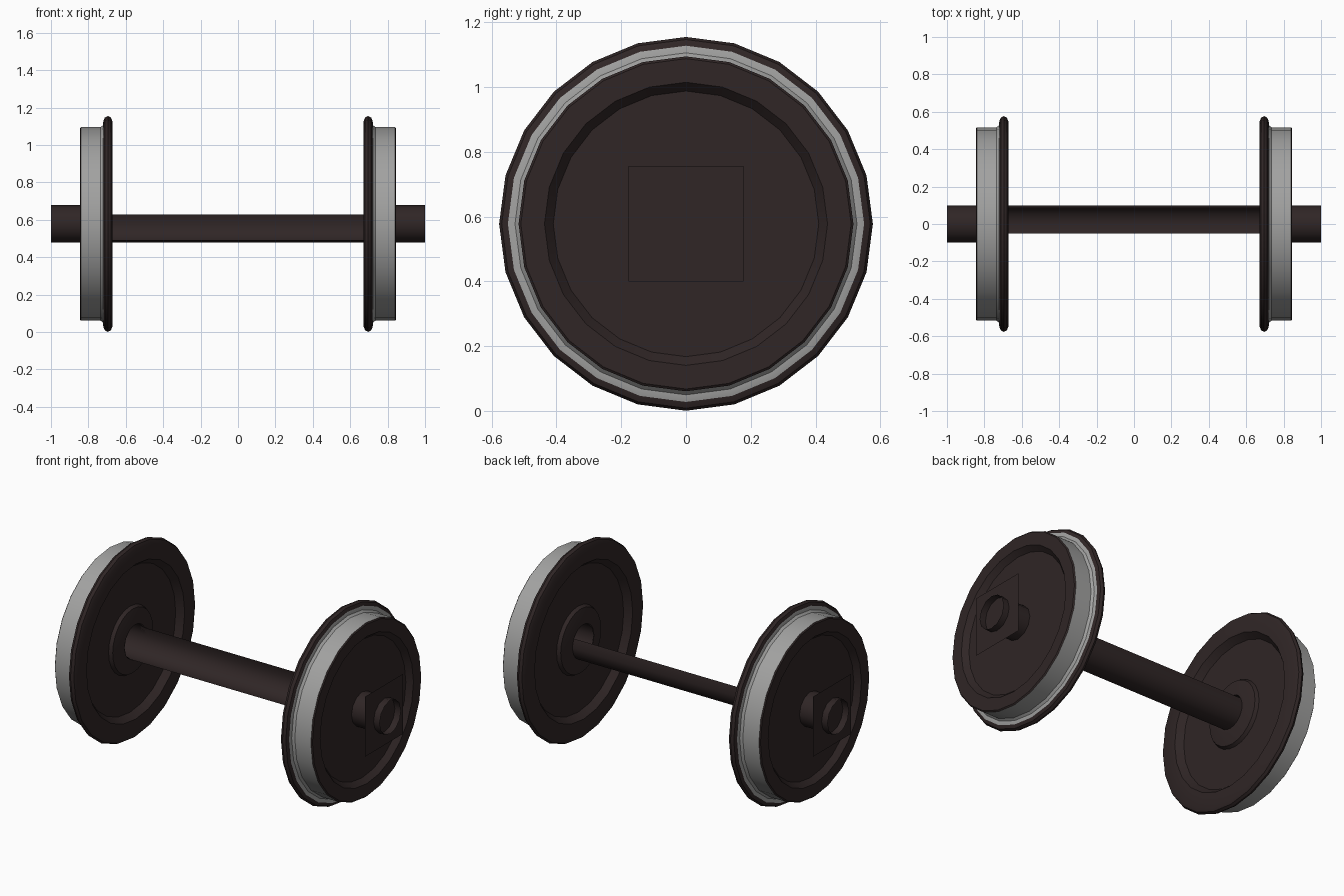
import bpy, bmesh, math

if "Cube" in bpy.data.objects:
    bpy.data.objects.remove(bpy.data.objects["Cube"])

CZ = 0.578  # height of the axle line


def mat(name, col):
    m = bpy.data.materials.new(name)
    m.diffuse_color = (*col, 1)
    m.use_nodes = True
    m.node_tree.nodes["Principled BSDF"].inputs["Base Color"].default_value = m.diffuse_color
    return m


DARK = mat("dark_brown_iron", (0.029, 0.019, 0.019))
GREY = mat("bare_steel", (0.36, 0.36, 0.355))


def lathe(name, profile, sides, start=0.0, sweep=360.0, grey=(), mirror=True):
    """Spin (x, radius) points around the axle line; grey lists steel segments."""
    bm = bmesh.new()
    full = sweep >= 360
    cols = sides if full else sides + 1
    rings = []
    for x, r in profile:
        ring = []
        for i in range(cols):
            a = math.radians(start + sweep * i / sides)
            ring.append(bm.verts.new((x, r * math.cos(a), CZ + r * math.sin(a))))
        rings.append(ring)
    for s in range(len(rings) - 1):
        p, q = rings[s], rings[s + 1]
        for i in range(sides):
            j = (i + 1) % cols
            f = bm.faces.new((p[i], p[j], q[j], q[i]))
            f.material_index = int(s in grey)
            f.smooth = True
    return finish(name, bm, mirror)


def finish(name, bm, mirror):
    me = bpy.data.meshes.new(name)
    bm.to_mesh(me)
    bm.free()
    me.materials.append(DARK)
    me.materials.append(GREY)
    me.set_sharp_from_angle(angle=math.radians(32))
    ob = bpy.data.objects.new(name, me)
    bpy.context.collection.objects.link(ob)
    if mirror:
        ob.modifiers.new("other_side", "MIRROR").use_axis = (True, False, False)
    return ob


# Wheels: inner hub, web, rounded flange, steel tread, rim and outer web
wheel = [(0.675, 0.10), (0.675, 0.12), (0.69, 0.19), (0.71, 0.20), (0.71, 0.43),
         (0.672, 0.46), (0.672, 0.55), (0.68, 0.569), (0.696, 0.577),
         (0.712, 0.569), (0.72, 0.55), (0.722, 0.528), (0.735, 0.517),
         (0.84, 0.517), (0.846, 0.51), (0.846, 0.437), (0.815, 0.41), (0.815, 0.09)]
lathe("wheels", wheel, 24, grey=(10, 11, 12))

# Open journal stubs at both ends
lathe("axle_stubs", [(0.675, 0.10), (1.0, 0.10)], 12)

# Open trough-shaped middle axle: lower rear part of the tube only
lathe("middle_axle", [(-0.70, 0.10), (0.70, 0.10)], 5, start=-120, sweep=150, mirror=False)

# Thin square plates near the stub ends
bm = bmesh.new()
h = 0.178
bm.faces.new([bm.verts.new((0.96, y * h, CZ + z * h))
              for y, z in ((-1, -1), (1, -1), (1, 1), (-1, 1))])
finish("square_plates", bm, True)
